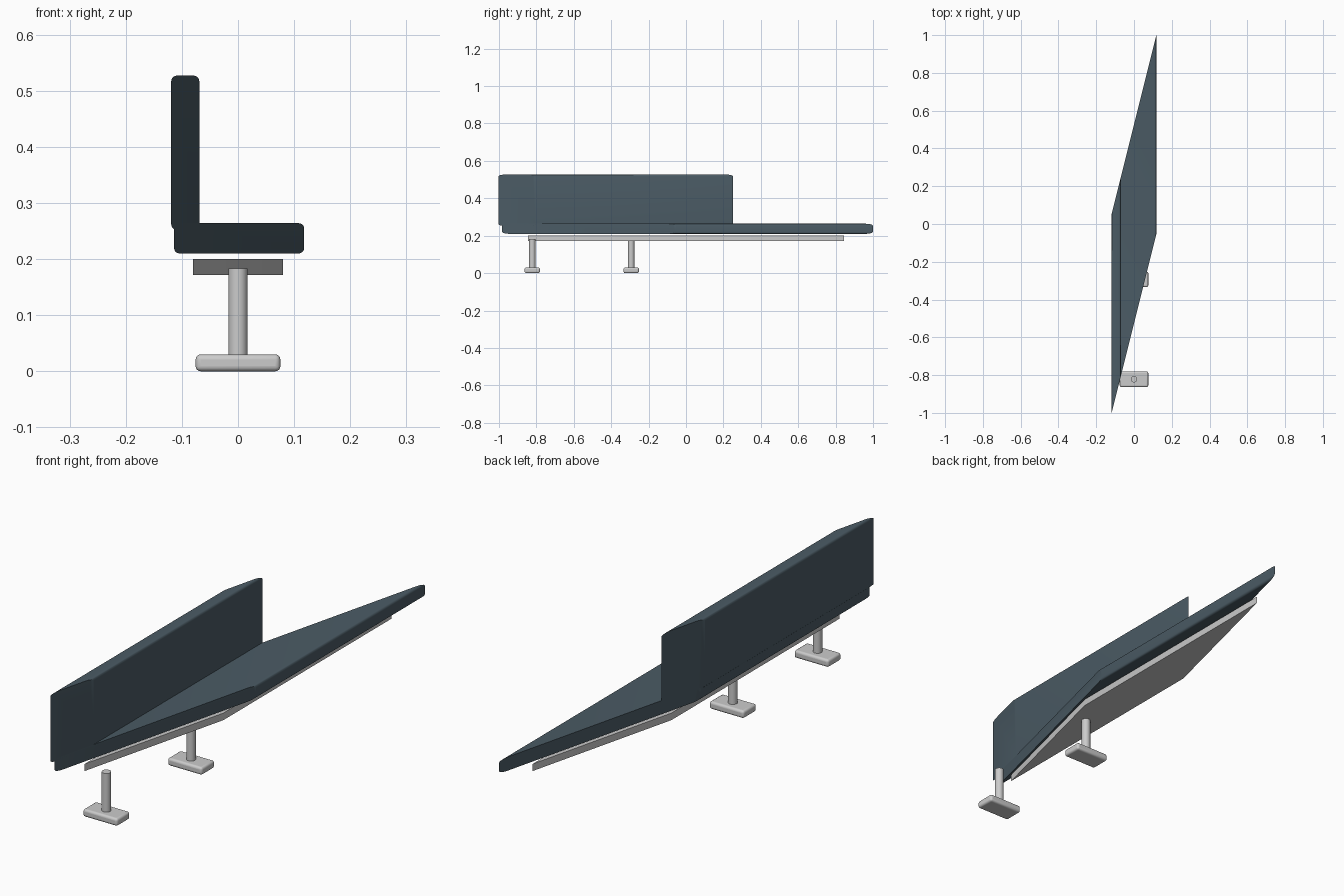
import bpy, bmesh, math

if "Cube" in bpy.data.objects:
    bpy.data.objects.remove(bpy.data.objects["Cube"])

SHEAR = 4.0      # y offset per unit of x
HALF = 0.527     # half length of the slanted parts

fabric = bpy.data.materials.new("dark_slate_fabric")
fabric.diffuse_color = (0.07, 0.105, 0.13, 1)
fabric.use_nodes = True
fabric.node_tree.nodes["Principled BSDF"].inputs["Base Color"].default_value = fabric.diffuse_color


def smooth(ob):
    bpy.ops.object.select_all(action='DESELECT')
    ob.select_set(True)
    bpy.context.view_layer.objects.active = ob
    bpy.ops.object.shade_smooth_by_angle(angle=math.radians(35))


def profile(x0, x1, z0, z1, r, seg=5):
    """Rounded rectangle in the xz plane."""
    if r == 0:
        return [(x0, z0), (x1, z0), (x1, z1), (x0, z1)]
    pts = []
    corners = [(x1 - r, z1 - r), (x0 + r, z1 - r), (x0 + r, z0 + r), (x1 - r, z0 + r)]
    for i, (cx, cz) in enumerate(corners):
        for k in range(seg + 1):
            a = math.pi / 2 * (i + k / seg)
            pts.append((cx + r * math.cos(a), cz + r * math.sin(a)))
    return pts


def slanted_bar(name, x0, x1, z0, z1, r=0.0, half=HALF, mat=None):
    """Profile swept along y with slanted ends."""
    bm = bmesh.new()
    pts = profile(x0, x1, z0, z1, r)
    near = [bm.verts.new((x, SHEAR * x - half, z)) for x, z in pts]
    far = [bm.verts.new((x, SHEAR * x + half, z)) for x, z in pts]
    bm.faces.new(near)
    bm.faces.new(far[::-1])
    n = len(pts)
    for i in range(n):
        j = (i + 1) % n
        bm.faces.new((near[i], far[i], far[j], near[j]))
    bmesh.ops.recalc_face_normals(bm, faces=bm.faces)
    me = bpy.data.meshes.new(name)
    bm.to_mesh(me)
    bm.free()
    ob = bpy.data.objects.new(name, me)
    bpy.context.collection.objects.link(ob)
    if mat:
        me.materials.append(mat)
    smooth(ob)


# Cushions and the rail beneath
slanted_bar("seat", -0.114, 0.118, 0.21, 0.264, 0.01, mat=fabric)
slanted_bar("backrest", -0.119, -0.069, 0.252, 0.527, 0.01, mat=fabric)
slanted_bar("support_rail", -0.08, 0.08, 0.172, 0.20, half=0.525)

# Pedestals: round post on a rounded foot plate
for label, y in (("front", -0.822), ("rear", -0.293)):
    bpy.ops.mesh.primitive_cylinder_add(vertices=24, radius=0.017, depth=0.163,
                                        location=(0, y, 0.1015))
    post = bpy.context.object
    post.name = label + "_post"
    smooth(post)

    bpy.ops.mesh.primitive_cube_add(size=1, location=(0, y, 0.015))
    foot = bpy.context.object
    foot.name = label + "_foot"
    foot.scale = (0.151, 0.082, 0.03)
    bpy.ops.object.transform_apply(location=False, rotation=False, scale=True)
    bev = foot.modifiers.new("rounding", 'BEVEL')
    bev.width = 0.009
    bev.segments = 4
    smooth(foot)
